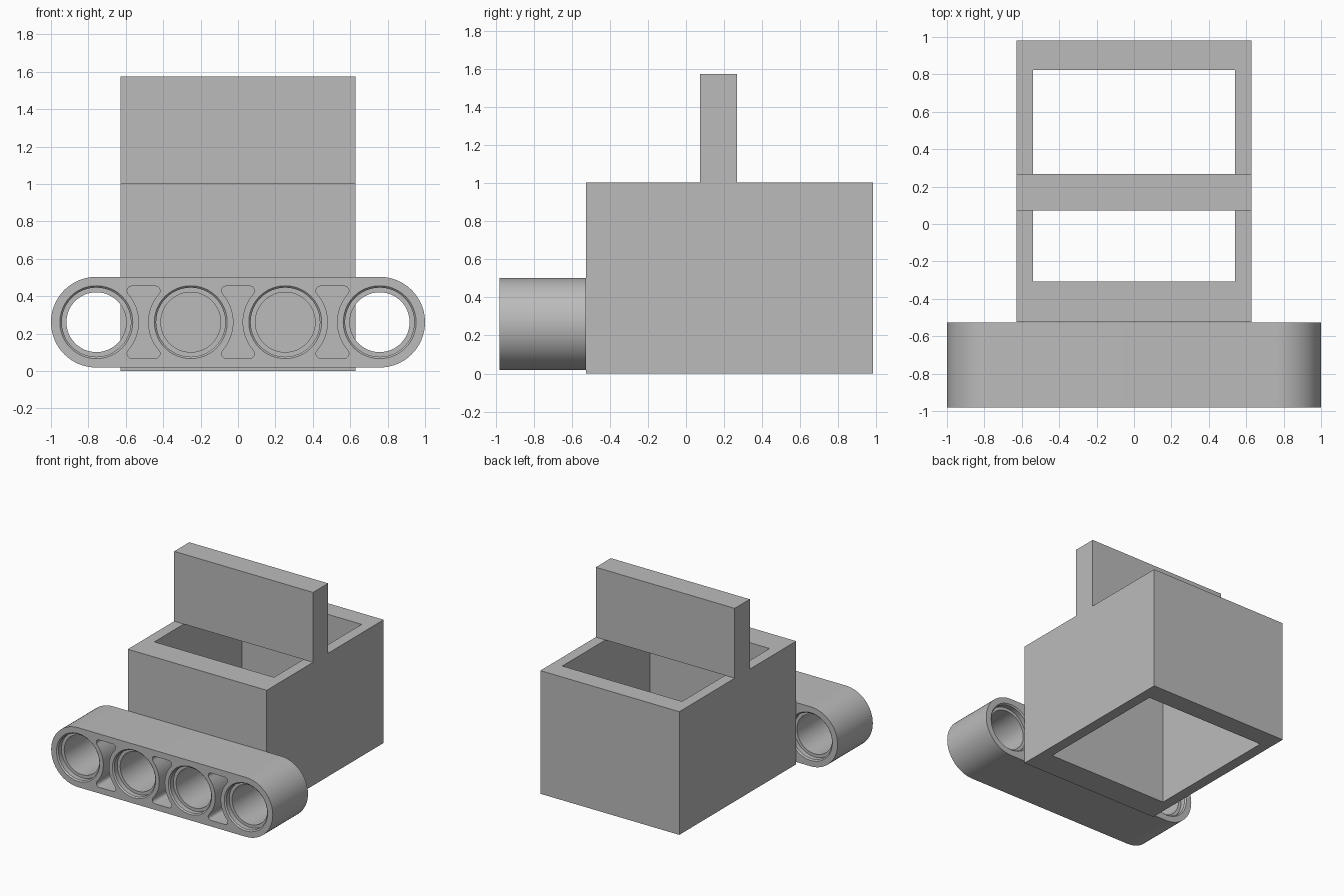
import bpy, bmesh
from math import cos, sin, pi, radians

if "Cube" in bpy.data.objects:
    bpy.data.objects.remove(bpy.data.objects["Cube"])

grey = bpy.data.materials.new("plain grey")
grey.use_nodes = True
grey.diffuse_color = (0.5, 0.5, 0.5, 1)
grey.node_tree.nodes["Principled BSDF"].inputs["Base Color"].default_value = (0.5, 0.5, 0.5, 1)


def loft(name, rings):
    """Solid through a series of outlines, each ((x, z) points, y)."""
    bm = bmesh.new()
    loops = [[bm.verts.new((x, y, z)) for x, z in pts] for pts, y in rings]
    n = len(loops[0])
    for a, b in zip(loops, loops[1:]):
        for i in range(n):
            j = (i + 1) % n
            bm.faces.new((a[i], a[j], b[j], b[i]))
    bm.faces.new(loops[0])
    bm.faces.new(loops[-1])
    bmesh.ops.recalc_face_normals(bm, faces=bm.faces)
    mesh = bpy.data.meshes.new(name)
    bm.to_mesh(mesh)
    bm.free()
    mesh.materials.append(grey)
    obj = bpy.data.objects.new(name, mesh)
    bpy.context.collection.objects.link(obj)
    return obj


def block(name, half_x, y0, y1, z0, z1):
    outline = [(-half_x, z0), (half_x, z0), (half_x, z1), (-half_x, z1)]
    return loft(name, [(outline, y0), (outline, y1)])


def arc(cx, cz, r, start, end, steps):
    angles = [radians(start + (end - start) * i / steps) for i in range(steps + 1)]
    return [(cx + r * cos(a), cz + r * sin(a)) for a in angles]


def cut(obj, cutter):
    bpy.context.view_layer.objects.active = obj
    mod = obj.modifiers.new("cut", 'BOOLEAN')
    mod.operation, mod.solver, mod.object = 'DIFFERENCE', 'EXACT', cutter
    bpy.ops.object.modifier_apply(modifier=mod.name)
    bpy.data.objects.remove(cutter)


# Open box with a plate standing across its rim
RIM = 1.005
box = block("open_box", 0.627, -0.525, 0.982, 0, RIM)
cut(box, block("cavity_cutter", 0.54, -0.307, 0.823, -0.1, 1.1))
block("upright_plate", 0.627, 0.073, 0.267, RIM, 1.575)

# Rounded beam in front of the box
FRONT, BACK, MID_Z, PITCH = -0.98, -0.526, 0.261, 0.505
END_X = 1.5 * PITCH
END_R = 1 - END_X
outline = arc(END_X, MID_Z, END_R, -90, 90, 32) + arc(-END_X, MID_Z, END_R, 90, 270, 32)
beam = loft("rounded_beam", [(outline, FRONT), (outline, BACK)])

# Pin holes with a recessed lip at both ends
LIP, EPS = 0.05, 0.01
for i in range(4):
    x = (i - 1.5) * PITCH
    profile = [(0.195, FRONT - EPS), (0.195, FRONT), (0.185, FRONT + EPS),
               (0.185, FRONT + LIP), (0.16, FRONT + LIP)]
    profile += [(r, FRONT + BACK - y) for r, y in reversed(profile)]
    rings = [(arc(x, MID_Z, r, 0, 352.5, 47), y) for r, y in profile]
    cut(beam, loft("hole_cutter", rings))

# Waisted pockets between the holes, on both faces, leaving a thin web
quarter = [(x, z) for x, z in arc(PITCH / 2, 0, 0.228, 180, 139, 8)]
quarter += arc(0.063, 0.168, 0.025, -40, 90, 6)
half = [(x, -z) for x, z in reversed(quarter)] + quarter[1:]
waisted = half + [(-x, -z) for x, z in half]
DEPTH = 0.2
for i in (-1, 0, 1):
    shape = [(x + i * PITCH, z + MID_Z) for x, z in waisted]
    for y0, y1 in ((FRONT - EPS, FRONT + DEPTH), (BACK - DEPTH, BACK + EPS)):
        cut(beam, loft("pocket_cutter", [(shape, y0), (shape, y1)]))

# Smooth curved walls, crisp rims
bpy.ops.object.select_all(action='DESELECT')
beam.select_set(True)
bpy.context.view_layer.objects.active = beam
bpy.ops.object.shade_smooth_by_angle(angle=radians(30))
